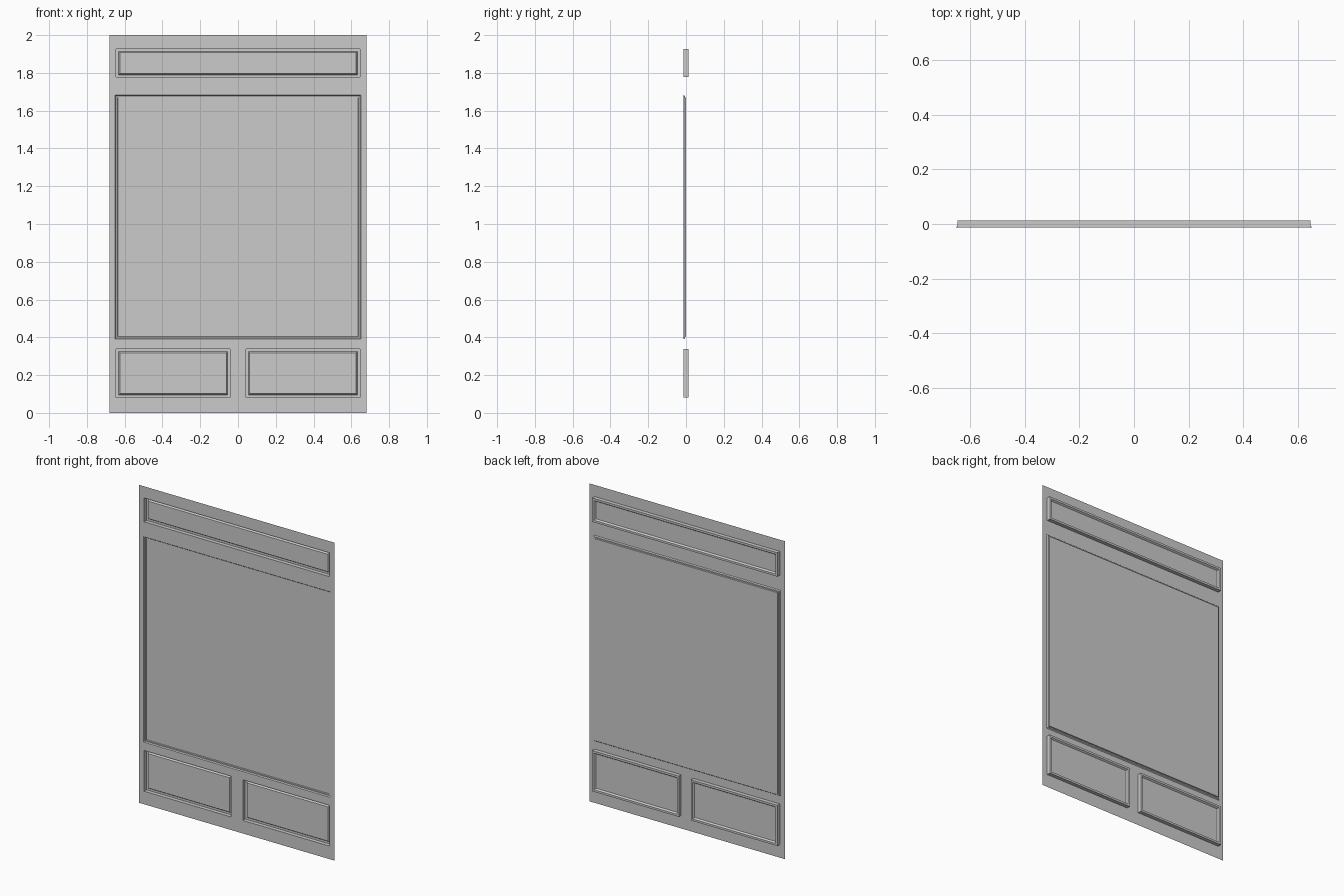
import bpy, bmesh

if "Cube" in bpy.data.objects:
    bpy.data.objects.remove(bpy.data.objects["Cube"])

FRONT, BACK = -0.012, 0.012


def make_object(name, bm):
    bmesh.ops.remove_doubles(bm, verts=bm.verts, dist=0.0001)
    mesh = bpy.data.meshes.new(name)
    bm.to_mesh(mesh)
    bm.free()
    obj = bpy.data.objects.new(name, mesh)
    bpy.context.collection.objects.link(obj)
    return obj


def face_sheet(name, x0, x1, z0, z1, holes):
    """Flat sheet facing -y, with rectangular openings."""
    xs = sorted({x0, x1, *[v for h in holes for v in h[:2]]})
    zs = sorted({z0, z1, *[v for h in holes for v in h[2:]]})
    bm = bmesh.new()
    for a, b in zip(xs, xs[1:]):
        for c, d in zip(zs, zs[1:]):
            mx, mz = (a + b) / 2, (c + d) / 2
            if any(h[0] < mx < h[1] and h[2] < mz < h[3] for h in holes):
                continue
            bm.faces.new([bm.verts.new((x, FRONT, z))
                          for x, z in ((a, c), (b, c), (b, d), (a, d))])
    make_object(name, bm)


def recess(name, hole, profile):
    """Moulded recess: profile is (inset, y) from the opening to the panel."""
    x0, x1, z0, z1 = hole
    bm = bmesh.new()
    loops = []
    for i, y in profile:
        loops.append([bm.verts.new((x, y, z)) for x, z in (
            (x0 + i, z0 + i), (x1 - i, z0 + i), (x1 - i, z1 - i), (x0 + i, z1 - i))])
    for outer, inner in zip(loops, loops[1:]):
        for k in range(4):
            n = (k + 1) % 4
            bm.faces.new((outer[k], outer[n], inner[n], inner[k]))
    bm.faces.new(loops[-1])
    make_object(name, bm)


top = (-0.645, 0.645, 1.777, 1.927)
window = (-0.65, 0.65, 0.39, 1.683)
lower_left = (-0.645, -0.042, 0.082, 0.338)
lower_right = (0.042, 0.645, 0.082, 0.338)

# Flat frame, split at the rail seam
face_sheet("base_frame", -0.68, 0.68, 0.0, 0.365, [lower_left, lower_right])
face_sheet("upper_frame", -0.68, 0.68, 0.365, 2.0, [window, top])

# Panels with a deep moulded border
moulding = [(0, FRONT), (0, BACK), (0.013, BACK), (0.02, 0.002)]
recess("top_panel", top, moulding)
recess("lower_left_panel", lower_left, moulding)
recess("lower_right_panel", lower_right, moulding)

# Shallow window recess with its pane
recess("window_pane", window, [(0, FRONT), (0.005, -0.006), (0.012, -0.006), (0.014, 0.0)])
